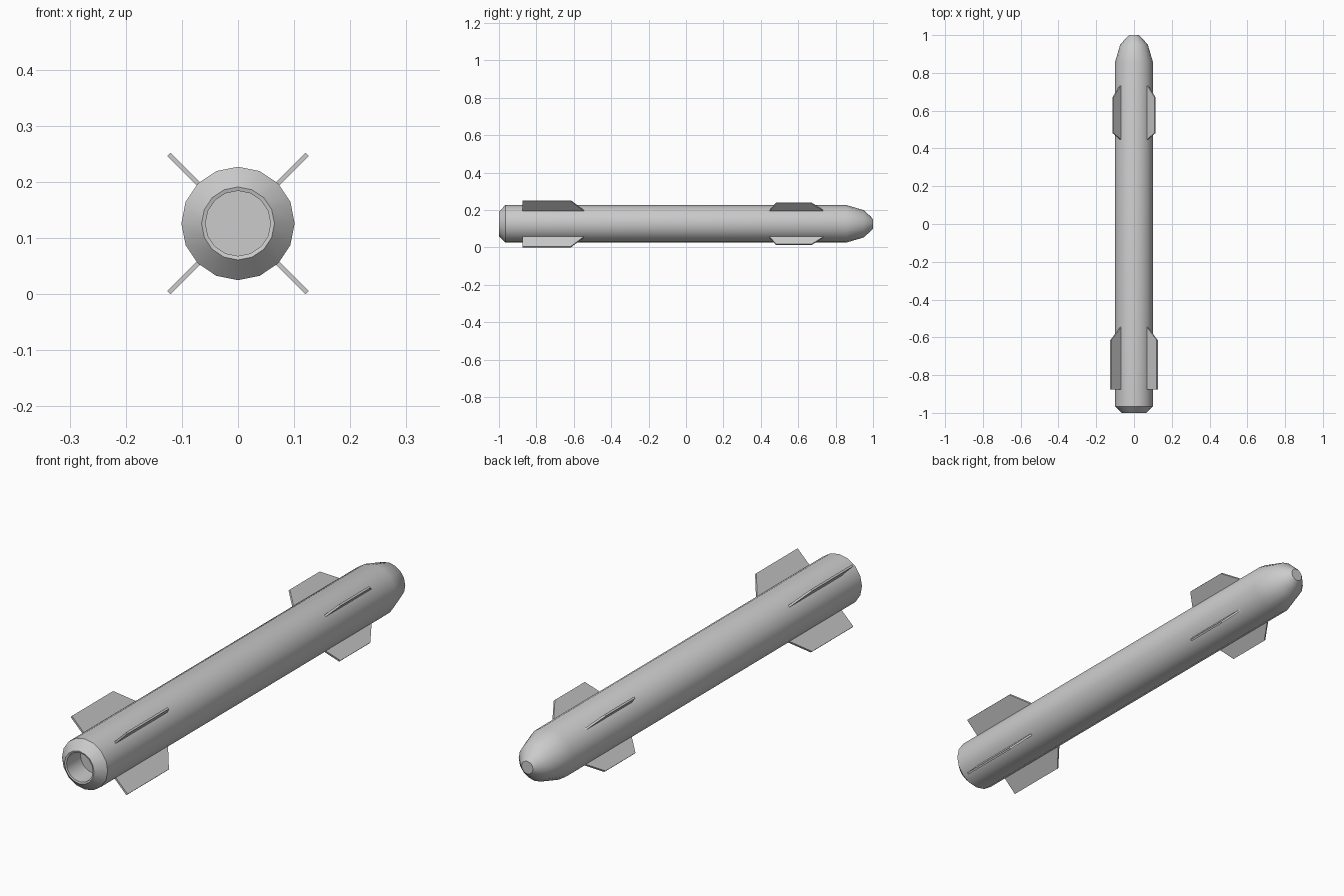
import bpy, bmesh, math

if "Cube" in bpy.data.objects:
    bpy.data.objects.remove(bpy.data.objects["Cube"])

CZ = 0.126      # height of the long axis
SEG = 16        # sides of the body


def finish(name, bm, smooth=None):
    bmesh.ops.recalc_face_normals(bm, faces=bm.faces)
    me = bpy.data.meshes.new(name)
    bm.to_mesh(me)
    bm.free()
    ob = bpy.data.objects.new(name, me)
    bpy.context.collection.objects.link(ob)
    if smooth:
        bpy.ops.object.select_all(action='DESELECT')
        ob.select_set(True)
        bpy.context.view_layer.objects.active = ob
        bpy.ops.object.shade_smooth_by_angle(angle=math.radians(smooth))
    return ob


def lathe(name, profile):
    """Closed skin of rings along y, given as (y, radius)."""
    bm = bmesh.new()
    rings = []
    for y, r in profile:
        rings.append([bm.verts.new((r * math.sin(2 * math.pi * i / SEG), y,
                                    CZ + r * math.cos(2 * math.pi * i / SEG)))
                      for i in range(SEG)])
    for a, b in zip(rings, rings[1:]):
        for i in range(SEG):
            j = (i + 1) % SEG
            bm.faces.new((a[i], a[j], b[j], b[i]))
    bm.faces.new(rings[0])
    bm.faces.new(rings[-1])
    return finish(name, bm, 35)


def fin(name, outline, angle, t=0.008):
    """Flat plate from (y, radius) outline, turned about the long axis."""
    bm = bmesh.new()
    c, s = math.cos(angle), math.sin(angle)
    sides = [[bm.verts.new((r * c - d * s, y, CZ + r * s + d * c))
              for y, r in outline] for d in (-t / 2, t / 2)]
    n = len(outline)
    bm.faces.new(sides[0])
    bm.faces.new(sides[1][::-1])
    for i in range(n):
        j = (i + 1) % n
        bm.faces.new((sides[0][i], sides[0][j], sides[1][j], sides[1][i]))
    return finish(name, bm)


# Body: nozzle recess, tail chamfer, tube and blunt nose
lathe("body", [(-0.91, 0.058), (-0.998, 0.058), (-1.0, 0.065), (-0.965, 0.101),
               (0.855, 0.101), (0.95, 0.073), (0.985, 0.041), (1.0, 0.025)])

# Two sets of four diagonal fins
tail = [(-0.875, 0.095), (-0.875, 0.174), (-0.615, 0.174), (-0.545, 0.099), (-0.545, 0.095)]
fore = [(0.447, 0.095), (0.447, 0.1), (0.482, 0.158), (0.67, 0.158), (0.737, 0.1), (0.737, 0.095)]
for k in range(4):
    a = math.radians(45 + 90 * k)
    fin(f"tail_fin_{k + 1}", tail, a)
    fin(f"fore_fin_{k + 1}", fore, a)
